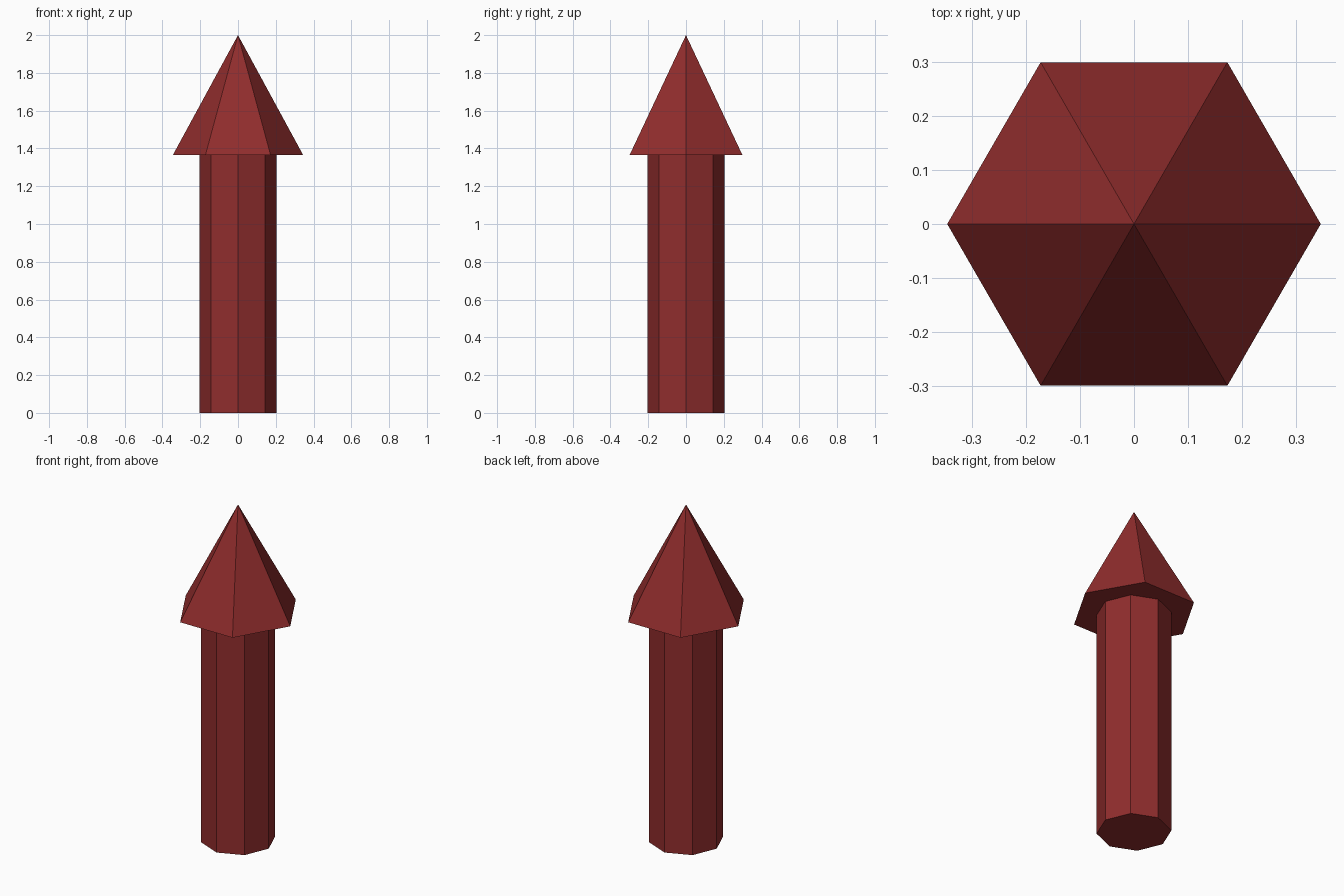
import bpy, bmesh
from math import cos, sin, tau

if "Cube" in bpy.data.objects:
    bpy.data.objects.remove(bpy.data.objects["Cube"])

red = bpy.data.materials.new("dark_red")
red.diffuse_color = (0.28, 0.026, 0.026, 1)
red.use_nodes = True
red.node_tree.nodes["Principled BSDF"].inputs["Base Color"].default_value = red.diffuse_color


def ring(bm, sides, radius, z):
    # First corner lies on the +x axis
    return [bm.verts.new((radius * cos(tau * i / sides), radius * sin(tau * i / sides), z))
            for i in range(sides)]


def make_part(name, sides, radius, z0, z1, pointed=False):
    bm = bmesh.new()
    low = ring(bm, sides, radius, z0)
    bm.faces.new(low[::-1])
    if pointed:
        tip = bm.verts.new((0, 0, z1))
        for i in range(sides):
            bm.faces.new((low[i], low[(i + 1) % sides], tip))
    else:
        high = ring(bm, sides, radius, z1)
        bm.faces.new(high)
        for i in range(sides):
            j = (i + 1) % sides
            bm.faces.new((low[i], low[j], high[j], high[i]))
    mesh = bpy.data.meshes.new(name)
    bm.to_mesh(mesh)
    bm.free()
    mesh.materials.append(red)
    bpy.context.collection.objects.link(bpy.data.objects.new(name, mesh))


# Eight-sided shaft
make_part("shaft", 8, 0.203, 0, 1.365)
# Six-sided pointed head
make_part("arrow_head", 6, 0.345, 1.365, 2.0, pointed=True)
